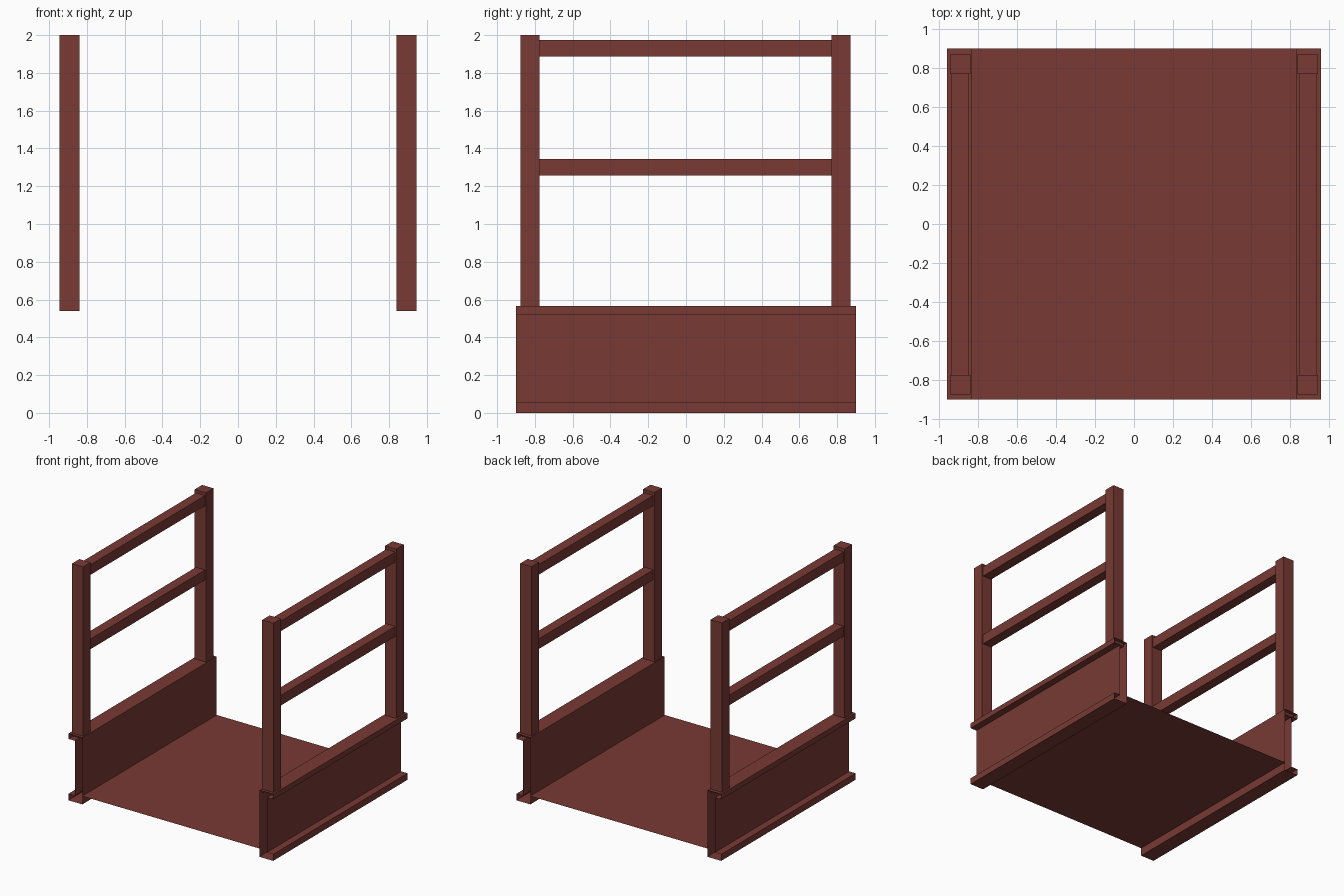
import bpy, bmesh
from mathutils import Vector

cube = bpy.data.objects.get("Cube")
if cube:
    bpy.data.objects.remove(cube, do_unlink=True)

# One rust-red paint for everything
paint = bpy.data.materials.new("rust_red_paint")
paint.use_nodes = True
colour = (0.19, 0.042, 0.034, 1)
paint.diffuse_color = colour
paint.node_tree.nodes["Principled BSDF"].inputs["Base Color"].default_value = colour


def finish(name, bm):
    mesh = bpy.data.meshes.new(name)
    bm.to_mesh(mesh)
    bm.free()
    mesh.materials.append(paint)
    obj = bpy.data.objects.new(name, mesh)
    bpy.context.collection.objects.link(obj)
    return obj


def box(name, low, high):
    low, high = Vector(low), Vector(high)
    bm = bmesh.new()
    bmesh.ops.create_cube(bm, size=1)
    bmesh.ops.scale(bm, vec=high - low, verts=bm.verts)
    bmesh.ops.translate(bm, vec=(low + high) / 2, verts=bm.verts)
    return finish(name, bm)


def girder(name, side):
    # Channel section with outward flanges, open at both ends
    inner, web, outer, top = 0.83, 0.90, 0.96, 0.565
    section = [(inner, 0), (outer, 0), (outer, 0.055), (web, 0.055),
               (web, 0.52), (outer, 0.52), (outer, top), (inner, top)]
    bm = bmesh.new()
    rings = [[bm.verts.new((side * x, y, z)) for x, z in section] for y in (-0.9, 0.9)]
    for i in range(len(section)):
        j = (i + 1) % len(section)
        quad = [rings[0][i], rings[0][j], rings[1][j], rings[1][i]]
        bm.faces.new(quad if side > 0 else quad[::-1])
    return finish(name, bm)


# Thin deck plate between the girders
bm = bmesh.new()
bmesh.ops.create_grid(bm, x_segments=1, y_segments=1, size=1)
bmesh.ops.scale(bm, vec=(0.83, 0.9, 1), verts=bm.verts)
bmesh.ops.translate(bm, vec=(0, 0, 0.07), verts=bm.verts)
finish("deck", bm)

# Girder, posts and rails on each side
for label, side in (("left", 1), ("right", -1)):
    girder(label + "_girder", side)
    x0, x1 = sorted((side * 0.84, side * 0.945))
    for end, y in (("front", -0.825), ("back", 0.82)):
        box(f"{label}_{end}_post", (x0, y - 0.05, 0.54), (x1, y + 0.05, 2))
    x0, x1 = sorted((side * 0.85, side * 0.935))
    for level, z in (("middle", 1.30), ("top", 1.93)):
        box(f"{label}_{level}_rail", (x0, -0.775, z - 0.043), (x1, 0.77, z + 0.043))
